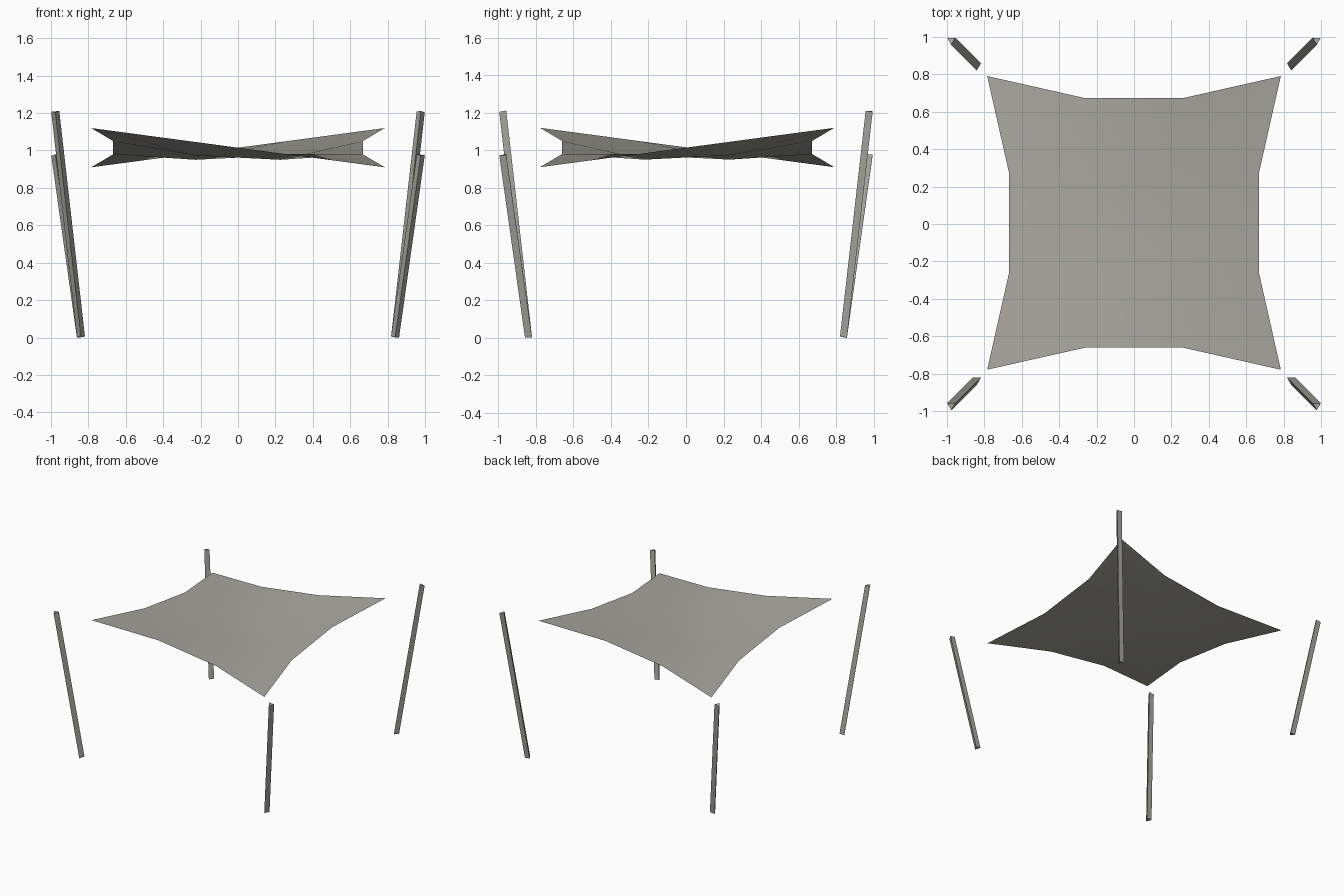
import bpy
import bmesh
from mathutils import Vector

cube = bpy.data.objects.get("Cube")
if cube:
    bpy.data.objects.remove(cube, do_unlink=True)

OFFSET_Y = 0.006

material = bpy.data.materials.new("warm grey")
material.use_nodes = True
colour = (0.40, 0.39, 0.35, 1)
material.diffuse_color = colour
material.node_tree.nodes["Principled BSDF"].inputs["Base Color"].default_value = colour


def add_object(name, bm):
    mesh = bpy.data.meshes.new(name)
    bm.to_mesh(mesh)
    bm.free()
    mesh.materials.append(material)
    obj = bpy.data.objects.new(name, mesh)
    obj.location.y = OFFSET_Y
    bpy.context.collection.objects.link(obj)
    return obj


def add_post(name, sx, sy, height):
    """Three-sided post leaning outwards at one corner."""
    base = Vector((sx * 0.84, sy * 0.84, 0.004))
    top = Vector((sx * 0.977, sy * 0.977, height))
    radius = 0.025
    lean = Vector((0, 0, 1)).rotation_difference(top - base)
    section = [Vector((0, -radius, 0)),
               Vector((radius * 0.866, radius / 2, 0)),
               Vector((-radius * 0.866, radius / 2, 0))]
    bm = bmesh.new()
    lower = [bm.verts.new(base + lean @ p) for p in section]
    upper = [bm.verts.new(top + lean @ p) for p in section]
    bm.faces.new(lower[::-1])
    bm.faces.new(upper)
    for i in range(3):
        j = (i + 1) % 3
        bm.faces.new((lower[i], lower[j], upper[j], upper[i]))
    add_object(name, bm)


# Posts: tall and short ones on opposite diagonals
for side, sx in (("left", 1), ("right", -1)):
    for end, sy in (("front", -1), ("back", 1)):
        add_post(f"{end}_{side}_post", sx, sy, 1.208 if sx == sy else 0.976)


def sail_point(u, v):
    """Twisted sheet with drawn-in edges and a sagging middle."""
    on_u, on_v = abs(u) == 1, abs(v) == 1
    z = 1.015 + 0.105 * u * v
    if on_u and on_v:
        return Vector((0.785 * u, 0.785 * v, z))
    if on_u:
        return Vector((0.667 * u, 0.785 * v, z))
    if on_v:
        return Vector((0.785 * u, 0.667 * v, z))
    return Vector((0.68 * u, 0.68 * v, z - 0.053))


# Shade sail
steps = (-1, -1 / 3, 1 / 3, 1)
bm = bmesh.new()
grid = [[bm.verts.new(sail_point(u, v)) for u in steps] for v in steps]
for r in range(3):
    for c in range(3):
        bm.faces.new((grid[r][c], grid[r][c + 1], grid[r + 1][c + 1], grid[r + 1][c]))
sail = add_object("shade_sail", bm)
for face in sail.data.polygons:
    face.use_smooth = True
